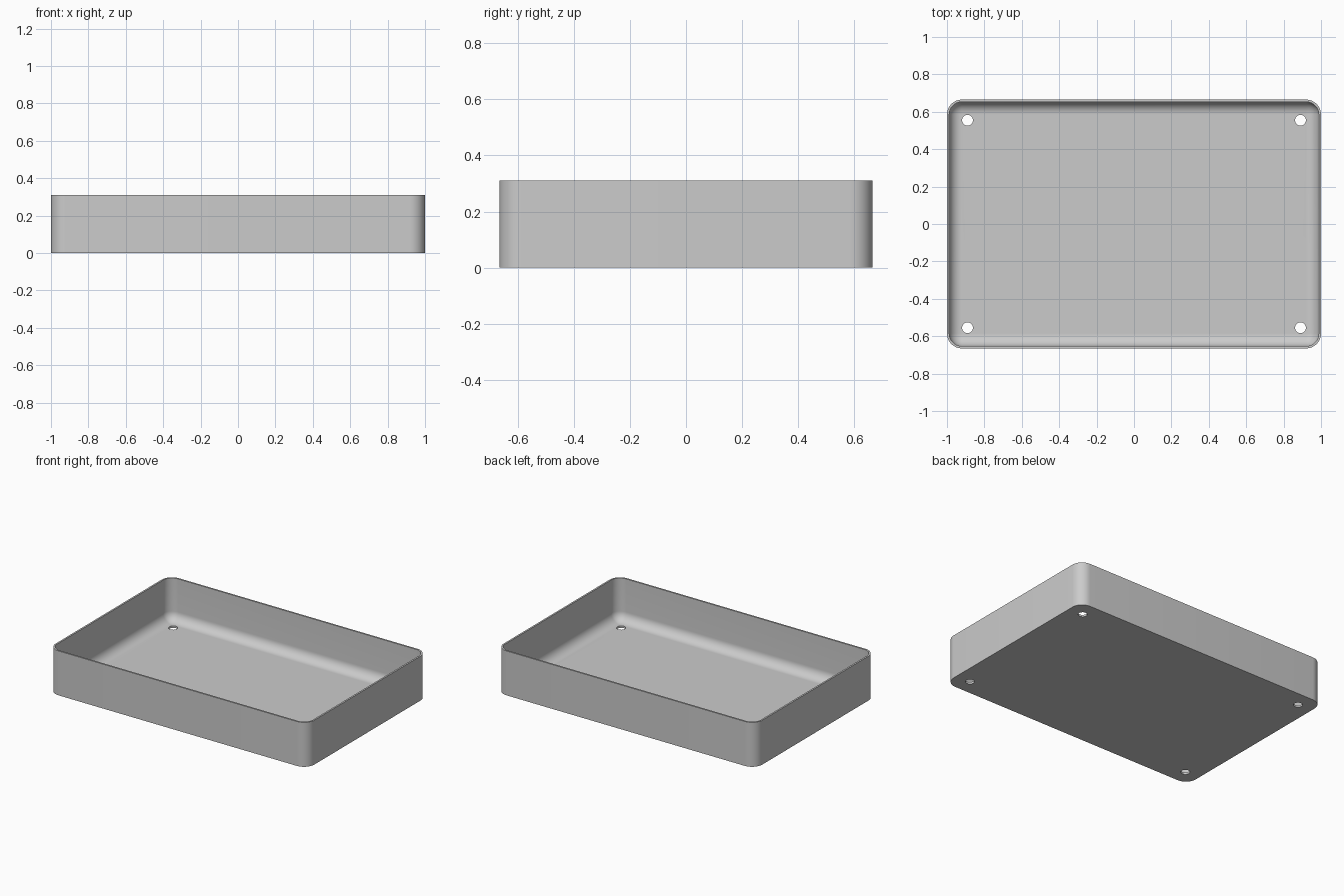
import bpy, bmesh, math

if "Cube" in bpy.data.objects:
    bpy.data.objects.remove(bpy.data.objects["Cube"], do_unlink=True)

HALF_X, HALF_Y, HEIGHT = 1.0, 0.665, 0.31
CORNER, WALL, FLOOR, FILLET = 0.08, 0.012, 0.014, 0.066
STEPS = 12

grey = bpy.data.materials.new("plain grey")
grey.use_nodes = True
colour = (0.6, 0.6, 0.6, 1)
grey.diffuse_color = colour
grey.node_tree.nodes["Principled BSDF"].inputs["Base Color"].default_value = colour


def ring(bm, inset, z):
    """Rounded rectangle, moved inwards by inset."""
    r = CORNER - inset
    verts = []
    for quarter, (sx, sy) in enumerate([(1, 1), (-1, 1), (-1, -1), (1, -1)]):
        for i in range(STEPS + 1):
            a = math.pi / 2 * (quarter + i / STEPS)
            verts.append(bm.verts.new((sx * (HALF_X - CORNER) + r * math.cos(a),
                                       sy * (HALF_Y - CORNER) + r * math.sin(a), z)))
    return verts


# Wall section: outside up, over the rim, down inside and round to the floor
section = [(0, 0), (0, HEIGHT), (WALL, HEIGHT)]
for i in range(STEPS + 1):
    a = math.pi / 2 * i / STEPS
    section.append((WALL + FILLET * (1 - math.cos(a)),
                    FLOOR + FILLET * (1 - math.sin(a))))

# Tray shell
bm = bmesh.new()
rings = [ring(bm, inset, z) for inset, z in section]
for low, high in zip(rings, rings[1:]):
    for i in range(len(low)):
        j = (i + 1) % len(low)
        bm.faces.new((low[i], low[j], high[j], high[i]))
bm.faces.new(rings[0][::-1])
bm.faces.new(rings[-1])
bmesh.ops.recalc_face_normals(bm, faces=bm.faces)
mesh = bpy.data.meshes.new("tray")
bm.to_mesh(mesh)
bm.free()
mesh.materials.append(grey)
tray = bpy.data.objects.new("tray", mesh)
bpy.context.collection.objects.link(tray)

# Four screw holes through the floor
cutters = []
for sx in (-1, 1):
    for sy in (-1, 1):
        bpy.ops.mesh.primitive_cylinder_add(vertices=32, radius=0.029, depth=0.2,
                                            location=(sx * 0.89, sy * 0.555, 0))
        cutter = bpy.context.object
        cutter.name = "hole_cutter"
        cutter.hide_render = True
        cutter.data.materials.append(grey)
        cutters.append(cutter)
        cut = tray.modifiers.new("screw_hole", 'BOOLEAN')
        cut.operation = 'DIFFERENCE'
        cut.solver = 'EXACT'
        cut.object = cutter

bpy.ops.object.select_all(action='DESELECT')
tray.select_set(True)
bpy.context.view_layer.objects.active = tray
for cut in list(tray.modifiers):
    bpy.ops.object.modifier_apply(modifier=cut.name)
for cutter in cutters:
    bpy.data.objects.remove(cutter, do_unlink=True)
bpy.ops.object.shade_smooth_by_angle(angle=math.radians(30))
